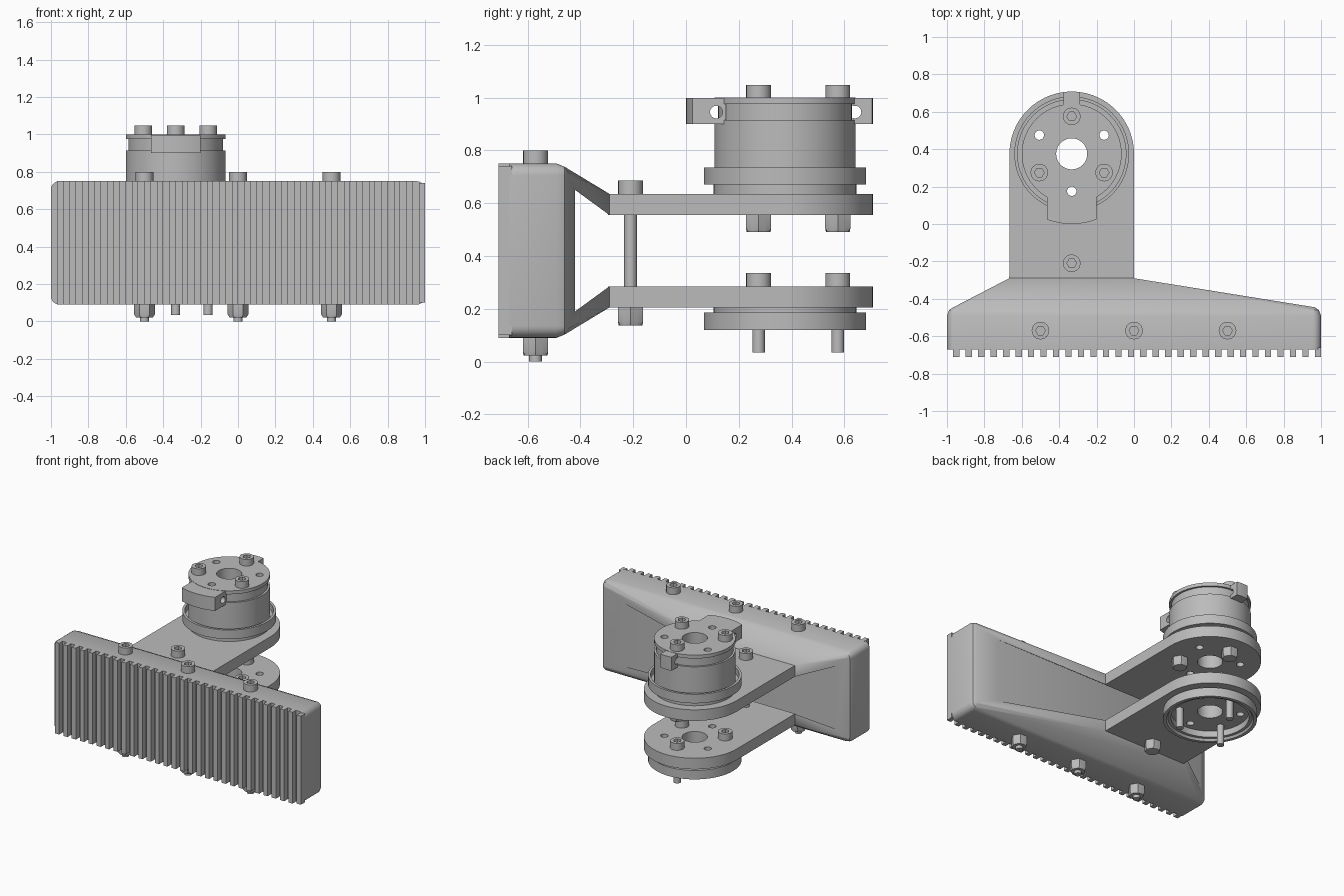
import bpy, bmesh, math
from mathutils import Vector

cube = bpy.data.objects.get("Cube")
if cube:
    bpy.data.objects.remove(cube, do_unlink=True)

GREY = (0.5, 0.5, 0.5, 1)
grey = bpy.data.materials.new("plain grey")
grey.use_nodes = True
grey.diffuse_color = GREY
grey.node_tree.nodes["Principled BSDF"].inputs["Base Color"].default_value = GREY

HUB = Vector((-0.333, 0.375, 0))   # axis of the hub
MID = 0.42                         # mirror height of the two arms


def finish(name, bm):
    bmesh.ops.recalc_face_normals(bm, faces=bm.faces)
    mesh = bpy.data.meshes.new(name)
    bm.to_mesh(mesh)
    bm.free()
    mesh.materials.append(grey)
    ob = bpy.data.objects.new(name, mesh)
    bpy.context.collection.objects.link(ob)
    return ob


def activate(ob):
    bpy.ops.object.select_all(action='DESELECT')
    ob.select_set(True)
    bpy.context.view_layer.objects.active = ob


def smooth(ob):
    activate(ob)
    bpy.ops.object.shade_smooth_by_angle(angle=math.radians(30))


def lathe(name, profile, centre, seg=64, closed=False):
    """Spin (radius, z) points; a third value marks a hexagonal ring."""
    bm = bmesh.new()
    rings = []
    for r, z, *hexed in profile:
        ring = []
        for i in range(seg):
            a = math.tau * i / seg
            k = r
            if hexed:
                k *= math.cos(math.pi / 6) / math.cos(a % (math.pi / 3) - math.pi / 6)
            ring.append(bm.verts.new((centre[0] + k * math.cos(a), centre[1] + k * math.sin(a), z)))
        rings.append(ring)
    pairs = list(zip(rings, rings[1:]))
    if closed:
        pairs.append((rings[-1], rings[0]))
    else:
        bm.faces.new(rings[0])
        bm.faces.new(rings[-1])
    for a, b in pairs:
        for i in range(seg):
            j = (i + 1) % seg
            bm.faces.new((a[i], a[j], b[j], b[i]))
    return finish(name, bm)


def prism(name, points, offset):
    """Extrude a 3D polygon along an offset."""
    bm = bmesh.new()
    face = bm.faces.new([bm.verts.new(p) for p in points])
    out = bmesh.ops.extrude_face_region(bm, geom=[face])
    moved = [v for v in out["geom"] if isinstance(v, bmesh.types.BMVert)]
    bmesh.ops.translate(bm, verts=moved, vec=offset)
    return finish(name, bm)


def cut(ob, cutters):
    activate(ob)
    for c in cutters:
        mod = ob.modifiers.new("cut", 'BOOLEAN')
        mod.operation, mod.solver, mod.object = 'DIFFERENCE', 'EXACT', c
        bpy.ops.object.modifier_apply(modifier=mod.name)


def polar(deg, r=0.2):
    a = math.radians(deg)
    return HUB + Vector((r * math.cos(a), r * math.sin(a), 0))


def screw_head(name, at, z):
    smooth(lathe(name, [(0.047, z - 0.01), (0.047, z + 0.05), (0.026, z + 0.05, 1),
                        (0.026, z + 0.02, 1)], at, 24))


def nut(name, at, z):
    smooth(lathe(name, [(0.055, z, 1), (0.055, z - 0.055, 1), (0.045, z - 0.07)], at, 24))


def shaft(name, at, low, high, r=0.024):
    smooth(lathe(name, [(r, low), (r, high)], at, 24))


# Foot block lofted back to the arms
bm = bmesh.new()
for inset, y in ((0, -0.67), (0, -0.49), (0.012, -0.46), (0.035, -0.445)):
    for sx in (-1, 1):
        for sz in (-1, 1):
            for i in range(7):
                a = math.radians(15 * i)
                bm.verts.new((sx * (0.955 + (0.045 - inset) * math.cos(a)), y,
                              MID + sz * (0.285 + (0.045 - inset) * math.sin(a))))
for x in (-0.667, 0):
    for s in (-1, 1):
        bm.verts.new((x, -0.29, MID + s * 0.215))
bmesh.ops.convex_hull(bm, input=bm.verts)
bmesh.ops.dissolve_limit(bm, angle_limit=0.01, verts=bm.verts, edges=bm.edges)
foot = finish("foot_block", bm)
slot = [(-0.42, -0.23), (-0.29, -0.135), (-0.2, -0.135),
        (-0.2, 0.135), (-0.29, 0.135), (-0.42, 0.23)]
slot_cutter = prism("slot_cutter", [(-1.2, y, MID + z) for y, z in slot], (2.4, 0, 0))
cut(foot, [slot_cutter])
smooth(foot)

# Grip ribs on the front
bm = bmesh.new()
for k in range(30):
    x = -0.95 + k / 15
    over = max(0, abs(x) - 0.955)
    h = 0.285 + math.sqrt(0.045 ** 2 - over ** 2)
    ret = bmesh.ops.create_cube(bm, size=1)
    bmesh.ops.scale(bm, verts=ret["verts"], vec=(1 / 30, 0.05, 2 * h))
    bmesh.ops.translate(bm, verts=ret["verts"], vec=(x, -0.685, MID))
finish("grip_ribs", bm)

# Cutters for the spare bolt holes and the bore
spare = [lathe("hole_cutter", [(0.025, -0.1), (0.025, 1.2)], polar(d), 24) for d in (30, 150, 270)]
bore = lathe("bore_cutter", [(0.083, -0.1), (0.083, 1.2)], HUB, 64)

# Two round-ended arms
outline = [(0, -0.295)] + [tuple(polar(5 * i, 0.333)[:2]) for i in range(37)] + [(-0.667, -0.295)]
for name, z in (("upper_arm", 0.555), ("lower_arm", 0.205)):
    arm = prism(name, [(x, y, z) for x, y in outline], (0, 0, 0.08))
    cut(arm, spare + [bore])
    smooth(arm)

# Upper hub with cupped flange, drum, groove and cap
hub = lathe("upper_hub", [
    (0.083, 0.63), (0.27, 0.63), (0.27, 0.67), (0.307, 0.67), (0.307, 0.735), (0.29, 0.735),
    (0.29, 0.69), (0.267, 0.69), (0.267, 0.915), (0.253, 0.915), (0.253, 0.975),
    (0.267, 0.975), (0.267, 1.0), (0.083, 1.0)], HUB, closed=True)
cut(hub, spare)
smooth(hub)

# Lower cup, open underneath
cup = lathe("lower_cup", [
    (0.083, 0.21), (0.27, 0.21), (0.27, 0.185), (0.307, 0.185), (0.307, 0.12), (0.285, 0.12),
    (0.275, 0.135), (0.255, 0.135), (0.255, 0.18), (0.083, 0.18)], HUB, closed=True)
cut(cup, spare)
smooth(cup)


# Lugs hanging from the cap
def lug(name, side, half, outer, notch_y):
    xs = [half * (i / 6 - 1) for i in range(13)]
    arc = [(x, math.sqrt(outer ** 2 - x * x)) for x in xs]
    arc += [(x, math.sqrt(0.26 ** 2 - x * x)) for x in reversed(xs)]
    ob = prism(name, [(HUB.x + x, HUB.y + side * y, 0.9) for x, y in arc], (0, 0, 0.098))
    ring = [(HUB.x - 0.2, notch_y + 0.024 * math.cos(a), 0.945 + 0.024 * math.sin(a))
            for a in (math.tau * i / 24 for i in range(24))]
    notch = prism("notch_cutter", ring, (0.4, 0, 0))
    cut(ob, [notch])
    bpy.data.objects.remove(notch, do_unlink=True)
    smooth(ob)


lug("front_lug", -1, 0.133, 0.375, 0.115)
lug("back_lug", 1, 0.045, 0.333, 0.64)

for c in spare + [bore, slot_cutter]:
    bpy.data.objects.remove(c, do_unlink=True)

# Hub bolts
for d in (90, 210, 330):
    at = polar(d)
    screw_head("hub_screw_head", at, 0.998)
    nut("hub_nut", at, 0.56)
    screw_head("lower_screw_head", at, 0.285)
    shaft("lower_screw_shaft", at, 0.035, 0.25)

# Foot bolts
for x in (-0.5, 0, 0.5):
    at = (x, -0.57)
    screw_head("foot_screw_head", at, 0.75)
    nut("foot_nut", at, 0.092)
    shaft("foot_screw_tip", at, 0, 0.1)

# Bolt spanning the two arms
at = (-0.333, -0.21)
screw_head("arm_screw_head", at, 0.635)
shaft("arm_screw_shaft", at, 0.15, 0.64)
nut("arm_nut", at, 0.207)
